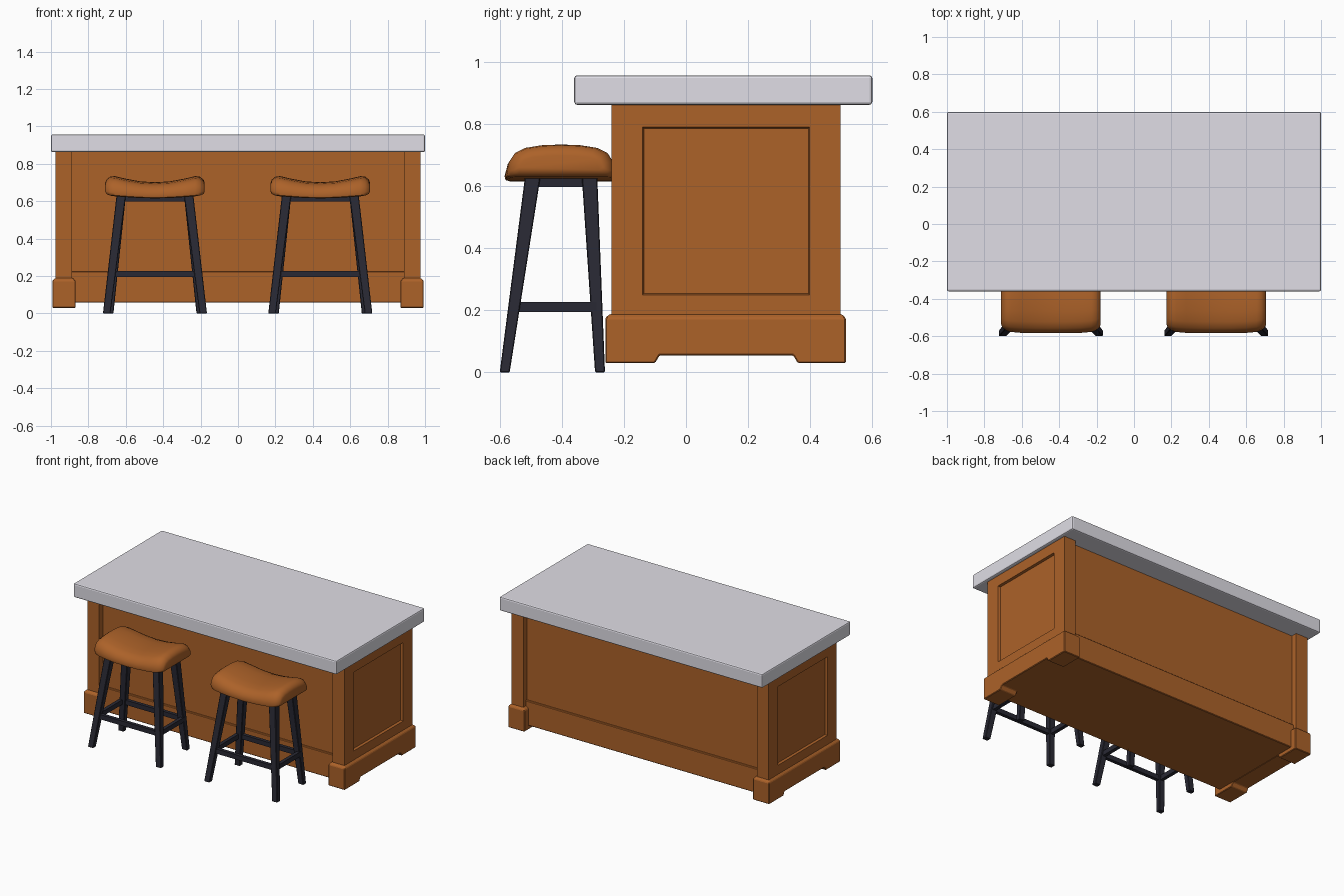
import bpy, bmesh
from mathutils import Vector

if "Cube" in bpy.data.objects:
    bpy.data.objects.remove(bpy.data.objects["Cube"])


def material(name, rgb):
    m = bpy.data.materials.new(name)
    m.diffuse_color = (*rgb, 1)
    m.use_nodes = True
    m.node_tree.nodes["Principled BSDF"].inputs["Base Color"].default_value = m.diffuse_color
    return m


WOOD = material("brown wood", (0.415, 0.122, 0.022))
STONE = material("grey stone", (0.745, 0.73, 0.79))
DARK = material("dark painted wood", (0.022, 0.022, 0.034))


def finish(name, bm, mat, bevel=0.0, segments=1, smooth=False):
    bmesh.ops.recalc_face_normals(bm, faces=bm.faces)
    me = bpy.data.meshes.new(name)
    bm.to_mesh(me)
    bm.free()
    me.materials.append(mat)
    ob = bpy.data.objects.new(name, me)
    bpy.context.collection.objects.link(ob)
    if bevel:
        mod = ob.modifiers.new("bevel", 'BEVEL')
        mod.width, mod.segments = bevel, segments
    if smooth:
        bpy.ops.object.select_all(action='DESELECT')
        ob.select_set(True)
        bpy.context.view_layer.objects.active = ob
        bpy.ops.object.shade_smooth_by_angle(angle=0.9)
    return ob


def loft(rings):
    """Closed solid through a list of equal-length point rings."""
    bm = bmesh.new()
    vs = [[bm.verts.new(p) for p in r] for r in rings]
    n = len(vs[0])
    for a, b in zip(vs, vs[1:]):
        for i in range(n):
            bm.faces.new((a[i], a[(i + 1) % n], b[(i + 1) % n], b[i]))
    bm.faces.new(vs[0])
    bm.faces.new(vs[-1])
    bmesh.ops.recalc_face_normals(bm, faces=bm.faces)
    return bm


def rect(x0, x1, y0, y1, z):
    return [(x0, y0, z), (x1, y0, z), (x1, y1, z), (x0, y1, z)]


def box(name, x0, x1, y0, y1, z0, z1, mat, **kw):
    return finish(name, loft([rect(x0, x1, y0, y1, z0), rect(x0, x1, y0, y1, z1)]), mat, **kw)


def inset(bm, axis, thickness, depth=0.0):
    """Inset the outermost face pointing along the axis; returns the inner face."""
    bm.normal_update()
    face = max((f for f in bm.faces if f.normal.dot(axis) > 0.95),
               key=lambda f: f.calc_center_median().dot(axis))
    bmesh.ops.inset_region(bm, faces=[face], thickness=thickness, depth=depth, use_even_offset=True)
    return face


# Countertop
box("countertop", -1, 1, -0.36, 0.60, 0.862, 0.957, STONE, bevel=0.009, segments=2)

# Cabinet core, with the long baseboards standing slightly proud of it
box("cabinet_core", -0.90, 0.90, -0.20, 0.457, 0.057, 0.865, WOOD)
for side, y0, y1 in (("front", -0.214, -0.19), ("back", 0.447, 0.471)):
    box(side + "_baseboard", -0.90, 0.90, y0, y1, 0.057, 0.225, WOOD, bevel=0.004)

# Side profile of the end plinth with its arched foot cutout
PLINTH = [(-0.26, 0.03), (-0.10, 0.03), (-0.085, 0.055), (0.345, 0.055), (0.36, 0.03),
          (0.515, 0.03), (0.515, 0.175), (-0.26, 0.175)]

for s, side in ((-1, "left"), (1, "right")):
    # End wall with recessed panel; its edges form the corner posts
    xa, xb = sorted((s * 0.888, s * 0.977))
    bm = loft([rect(xa, xb, -0.24, 0.498, 0.15), rect(xa, xb, -0.24, 0.498, 0.89)])
    axis = Vector((s, 0, 0))
    face = inset(bm, axis, 0.10)
    bmesh.ops.inset_region(bm, faces=[face], thickness=0.004, depth=-0.016, use_even_offset=True)
    finish(side + "_end_panel", bm, WOOD)

    # Plinth with feet and a sloped top
    bm = loft([[(s * x, y, z) for y, z in PLINTH] for x in (0.868, 0.993)])
    inset(bm, Vector((0, 0, 1)), 0.014, 0.013)
    finish(side + "_plinth", bm, WOOD, bevel=0.004)

# Seat: half cross-section (depth, height) and stations (x, bottom, top, half depth)
HALF = [(-0.90, 0.0), (-0.985, 0.05), (-1.0, 0.18), (-0.96, 0.48), (-0.85, 0.75), (-0.66, 0.90), (-0.35, 0.98)]
SECTION = HALF + [(0, 1)] + [(-v, w) for v, w in reversed(HALF)]
STATIONS = [(0.266, 0.652, 0.698, 0.135), (0.26, 0.639, 0.715, 0.152), (0.24, 0.630, 0.731, 0.167),
            (0.215, 0.626, 0.734, 0.175), (0.16, 0.622, 0.721, 0.180), (0.08, 0.617, 0.706, 0.182)]
STATIONS = [(-x, b, t, d) for x, b, t, d in STATIONS] + [(0, 0.615, 0.701, 0.182)] + STATIONS[::-1]
SEAT_Y = -0.402

# Leg centre lines: (floor x offset, floor y, top y)
TOP_X, TOP_Z = 0.18, 0.635
LEGS = {"front": (0.258, -0.584, -0.493), "back": (0.242, -0.277, -0.311)}


def leg_at(sx, which, z):
    t = z / TOP_Z
    fx, fy, ty = LEGS[which]
    return sx * (fx + (TOP_X - fx) * t), fy + (ty - fy) * t


for cx, stool in ((-0.444, "left"), (0.440, "right")):
    rings = [[(cx + x, SEAT_Y + v * d, b + w * (t - b)) for v, w in SECTION] for x, b, t, d in STATIONS]
    finish(stool + "_stool_seat", loft(rings), WOOD, smooth=True)

    # Splayed, tapered legs
    for which in LEGS:
        for sx in (-1, 1):
            rings = []
            for z, hx, hy in ((0, 0.020, 0.016), (TOP_Z, 0.025, 0.025)):
                x, y = leg_at(sx, which, z)
                rings.append(rect(cx + x - hx, cx + x + hx, y - hy, y + hy, z))
            finish(f"{stool}_stool_{which}_leg", loft(rings), DARK, bevel=0.003)

    # Foot rails and the apron under the seat
    for part, z0, z1, h in (("foot_rail", 0.195, 0.227, 0.012), ("apron", 0.597, 0.63, 0.014)):
        zm = (z0 + z1) / 2
        x, yf = leg_at(1, "front", zm)
        yb = leg_at(1, "back", zm)[1]
        for which, y in (("front", yf), ("back", yb)):
            xr = leg_at(1, which, zm)[0]
            box(f"{stool}_stool_{which}_{part}", cx - xr, cx + xr, y - h, y + h, z0, z1, DARK)
        for sx in (-1, 1):
            box(f"{stool}_stool_side_{part}", cx + sx * x - h, cx + sx * x + h, yf, yb, z0, z1, DARK)
